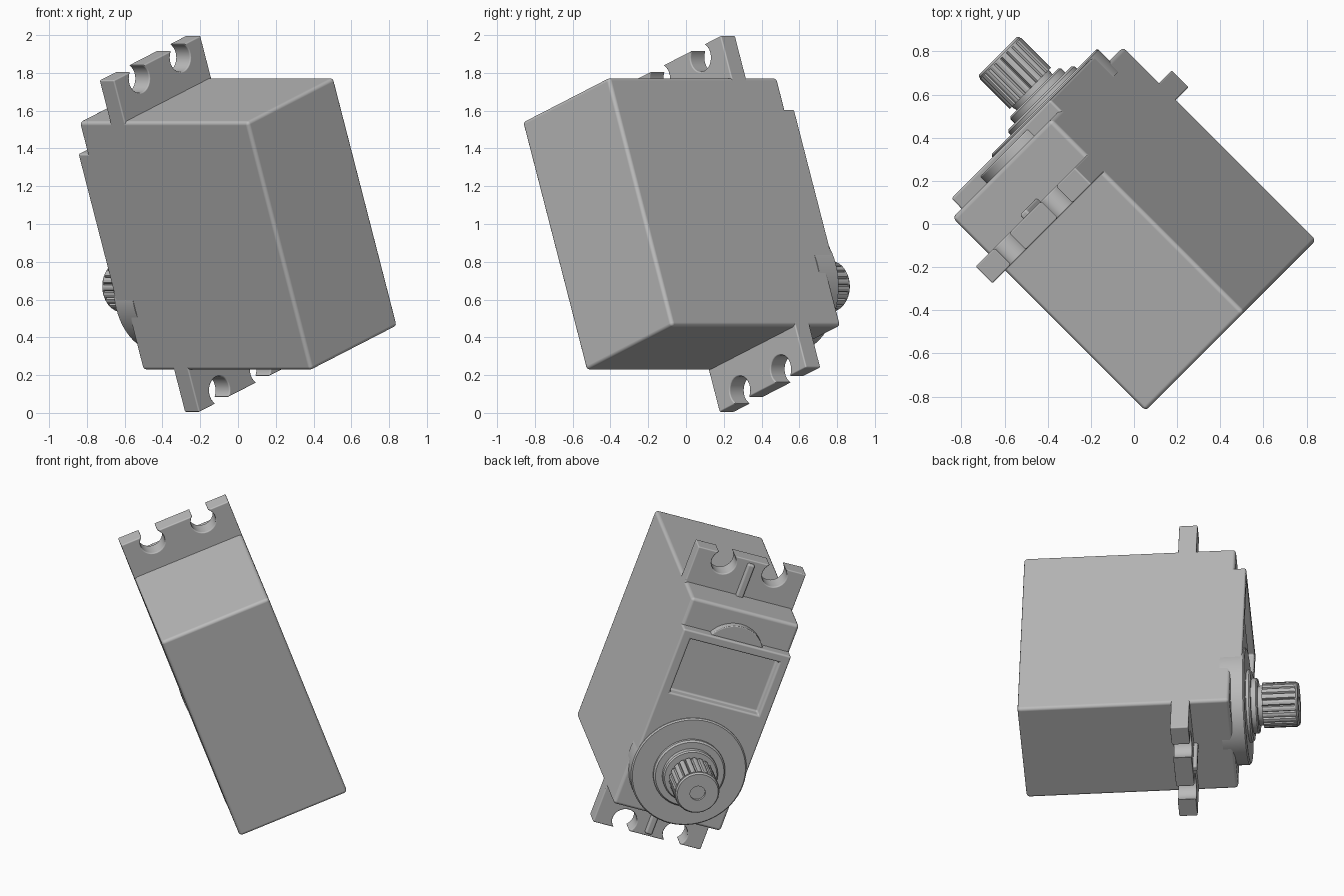
import bpy, bmesh
from math import radians, sin, cos, pi, asin
from mathutils import Matrix, Vector

if "Cube" in bpy.data.objects:
    bpy.data.objects.remove(bpy.data.objects["Cube"])

# One grey plastic for everything
grey = bpy.data.materials.new("grey plastic")
grey.use_nodes = True
colour = (0.5, 0.5, 0.5, 1)
grey.diffuse_color = colour
grey.node_tree.nodes["Principled BSDF"].inputs["Base Color"].default_value = colour

# Local frame: x across the width, y along the length, z along the shaft
t, r2 = radians(20), 0.5 ** 0.5
across = Vector((cos(t) * r2, cos(t) * r2, sin(t)))
along = Vector((sin(t) * r2, sin(t) * r2, -cos(t)))
shaft = Vector((-r2, r2, 0))
POSE = Matrix((across, along, shaft)).transposed().to_4x4()
POSE.translation = (0.05, -0.87, 1.54)

W, L, H = 0.692, 1.4, 1.266      # case size
TOP = 1.333                      # raised deck level
MID, AXIS = W / 2, 1.052         # output shaft position


def finish(name, bm, smooth=True):
    bmesh.ops.recalc_face_normals(bm, faces=bm.faces)
    mesh = bpy.data.meshes.new(name)
    bm.to_mesh(mesh)
    bm.free()
    mesh.materials.append(grey)
    for p in mesh.polygons:
        p.use_smooth = smooth
    ob = bpy.data.objects.new(name, mesh)
    bpy.context.scene.collection.objects.link(ob)
    ob.matrix_world = POSE
    return ob


def round_edges(ob, width):
    mod = ob.modifiers.new("round", "BEVEL")
    mod.width, mod.segments = width, 3
    mod.limit_method, mod.angle_limit = "ANGLE", radians(40)
    mod.harden_normals = True


def prism(name, outline, low, high, bevel=0.0, smooth=True):
    bm = bmesh.new()
    face = bm.faces.new([bm.verts.new((x, y, low)) for x, y in outline])
    ext = bmesh.ops.extrude_face_region(bm, geom=[face])
    verts = [g for g in ext["geom"] if isinstance(g, bmesh.types.BMVert)]
    bmesh.ops.translate(bm, verts=verts, vec=(0, 0, high - low))
    ob = finish(name, bm, smooth and bevel > 0)
    if bevel:
        round_edges(ob, bevel)
    return ob


def rect(x0, x1, y0, y1):
    return [(x0, y0), (x1, y0), (x1, y1), (x0, y1)]


def lathe(name, profile, steps=64):
    bm = bmesh.new()
    verts = [bm.verts.new((MID + r, AXIS, z)) for r, z in profile]
    edges = [bm.edges.new(pair) for pair in zip(verts, verts[1:])]
    bmesh.ops.spin(bm, geom=verts + edges, cent=(MID, AXIS, 0), axis=(0, 0, 1),
                   angle=2 * pi, steps=steps)
    bmesh.ops.remove_doubles(bm, verts=bm.verts, dist=0.0005)
    ob = finish(name, bm)
    ob.data.set_sharp_from_angle(angle=radians(30))
    return ob


# Case and raised deck with a sunken label window
prism("case", rect(0, W, 0, L), 0, H, 0.02)
deck = prism("raised_deck", rect(0, W, 0.18, AXIS), H - 0.1, TOP, 0.012)
cutter = prism("window_cutter", rect(0.06, 0.63, 0.235, 0.595), H + 0.012, TOP + 0.1)
cutter.hide_render = True
cutter.hide_viewport = True
cut = deck.modifiers.new("window", "BOOLEAN")
cut.operation, cut.object, cut.solver = "DIFFERENCE", cutter, "EXACT"
deck.modifiers.move(1, 0)

# Half-round boss against the deck
R, cy = 0.19, 0.275
reach = asin(0.085 / R)
arc = [pi + reach + (pi - 2 * reach) * i / 24 for i in range(25)]
prism("half_round_boss", [(MID + R * cos(a), cy + R * sin(a)) for a in arc],
      H - 0.05, 1.31, 0.006)

# Mounting tabs with open screw holes and a centre rib
OUT, HOLE, INSET = 0.235, 0.075, 0.178
gap = asin((OUT - INSET) / HOLE)


def tab_outline(place):
    pts = [(W, -0.05), (0, -0.05), (0, OUT)]
    for cx in (MID - 0.163, MID + 0.163):
        start, sweep = pi - gap, pi + 2 * gap
        pts += [(cx + HOLE * cos(start + sweep * i / 20),
                 INSET + HOLE * sin(start + sweep * i / 20)) for i in range(21)]
    pts.append((W, OUT))
    return [(x, place(y)) for x, y in pts]


for end, place in (("upper", lambda y: -y), ("lower", lambda y: L + y)):
    prism(end + "_mounting_tab", tab_outline(place), 0.92, 1.03, 0.014)
    y0, y1 = sorted((place(-0.02), place(OUT - 0.02)))
    prism(end + "_tab_rib", rect(MID - 0.022, MID + 0.022, y0, y1), 1.0, 1.055, 0.012)

# Round gear housing with stepped collars
lathe("gear_housing", [
    (0, 1.2), (0.35, 1.2), (0.35, 1.338), (0.342, 1.346), (0.217, 1.346),
    (0.217, 1.362), (0.207, 1.372), (0.166, 1.372), (0.166, 1.4),
    (0.158, 1.408), (0.118, 1.408), (0.118, 1.44), (0, 1.44)])

# Output shaft with a screw hole
lathe("output_shaft", [
    (0, 1.42), (0.12, 1.42), (0.12, 1.63), (0.132, 1.63), (0.132, 1.638),
    (0.124, 1.648), (0.046, 1.648), (0.046, 1.58), (0, 1.58)])

# Splined teeth around the shaft
TEETH = 21
teeth = []
for i in range(TEETH):
    for f, rad in ((0, 0.121), (0.16, 0.134), (0.5, 0.136), (0.84, 0.134)):
        a = 2 * pi * (i + f) / TEETH
        teeth.append((MID + rad * cos(a), AXIS + rad * sin(a)))
prism("spline_teeth", teeth, 1.435, 1.632, smooth=False)
